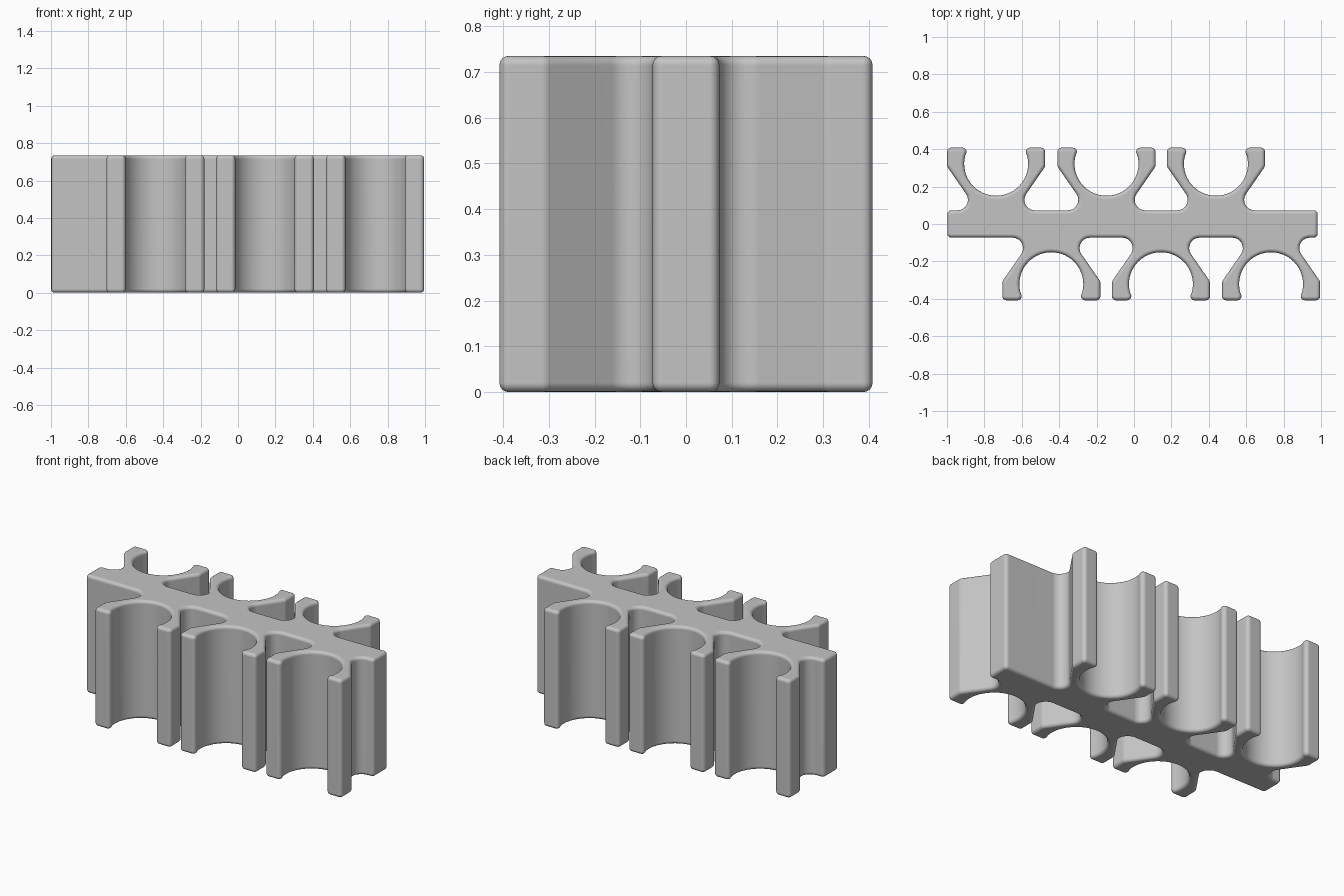
import bpy
import bmesh
from math import sin, cos, asin, sqrt, radians, pi
from mathutils import Vector

cube = bpy.data.objects.get("Cube")
if cube:
    bpy.data.objects.remove(cube, do_unlink=True)

HEIGHT = 0.735
BAR_Y = 0.073        # half thickness of the central bar
TIP_Y = 0.408        # outer face of the clip arms
ARM_X = 0.262        # half width of a clip
SEAT_R = 0.171       # radius of the round seat
SEAT_Y = 0.322       # centre of the round seat
ROUND = 0.022        # rounding of the plan corners
EDGE = 0.02          # rounding of the top and bottom edges
BACK_CLIPS = (-0.737, -0.147, 0.438)
FRONT_CLIPS = (0.733, 0.144, -0.442)


def clip_profile():
    """One clip from its left root to its right root, as (x, y, radius)."""
    half = [(-0.10, BAR_Y, 0.056),
            (-ARM_X, 0.307, 0.03),
            (-ARM_X, TIP_Y, ROUND),
            (-sqrt(SEAT_R**2 - (TIP_Y - SEAT_Y)**2), TIP_Y, ROUND)]
    start, steps = radians(14), 32
    arc = []
    for i in range(steps + 1):
        a = pi - start + (pi + 2 * start) * i / steps
        arc.append((SEAT_R * cos(a), SEAT_Y + SEAT_R * sin(a), 0))
    return half + arc + [(-x, y, r) for x, y, r in reversed(half)]


def rounded(points, steps=8):
    """Replace each corner that has a radius with a tangent arc."""
    out = []
    for i, (x, y, r) in enumerate(points):
        p = Vector((x, y))
        if r == 0:
            out.append(p)
            continue
        a = (Vector(points[i - 1][:2]) - p).normalized()
        b = (Vector(points[(i + 1) % len(points)][:2]) - p).normalized()
        half = a.angle(b) / 2
        centre = p + (a + b).normalized() * (r / sin(half))
        reach = cos(half) * r / sin(half)
        va, vb = p + a * reach - centre, p + b * reach - centre
        sweep = va.angle(vb)
        for k in range(steps + 1):
            t = k / steps
            out.append(centre + (va * sin((1 - t) * sweep)
                                 + vb * sin(t * sweep)) / sin(sweep))
    return out


# Plan outline: back clips left to right, then front clips turned around
profile = clip_profile()
outline = [(-0.998, -BAR_Y, ROUND), (-0.998, BAR_Y, ROUND)]
for cx in BACK_CLIPS:
    outline += [(cx + x, y, r) for x, y, r in profile]
outline += [(0.982, BAR_Y, ROUND), (0.982, -BAR_Y, ROUND)]
for cx in FRONT_CLIPS:
    outline += [(cx - x, -y, r) for x, y, r in profile]

# Extrude the outline and round the rims
bm = bmesh.new()
base = bm.faces.new([bm.verts.new((p.x, p.y, 0)) for p in rounded(outline)])
top = bmesh.ops.extrude_face_region(bm, geom=[base], use_keep_orig=True)
bmesh.ops.translate(bm, vec=(0, 0, HEIGHT),
                    verts=[g for g in top["geom"]
                           if isinstance(g, bmesh.types.BMVert)])
bmesh.ops.recalc_face_normals(bm, faces=bm.faces)
rims = [e for e in bm.edges if abs(e.verts[0].co.z - e.verts[1].co.z) < 1e-5]
bmesh.ops.bevel(bm, geom=rims, offset=EDGE, offset_type='OFFSET', segments=4,
                profile=0.5, affect='EDGES', clamp_overlap=False)
mesh = bpy.data.meshes.new("double_sided_clip_rack")
bm.to_mesh(mesh)
bm.free()

rack = bpy.data.objects.new("double_sided_clip_rack", mesh)
bpy.context.collection.objects.link(rack)

# Plain grey plastic
grey = bpy.data.materials.new("plain_grey")
grey.use_nodes = True
colour = (0.55, 0.55, 0.55, 1)
grey.diffuse_color = colour
grey.node_tree.nodes["Principled BSDF"].inputs["Base Color"].default_value = colour
mesh.materials.append(grey)

# Smooth curves with flat walls and caps
bpy.ops.object.select_all(action='DESELECT')
rack.select_set(True)
bpy.context.view_layer.objects.active = rack
bpy.ops.object.shade_smooth_by_angle(angle=radians(35))
normals = rack.modifiers.new("flat_walls", 'WEIGHTED_NORMAL')
normals.keep_sharp = True
